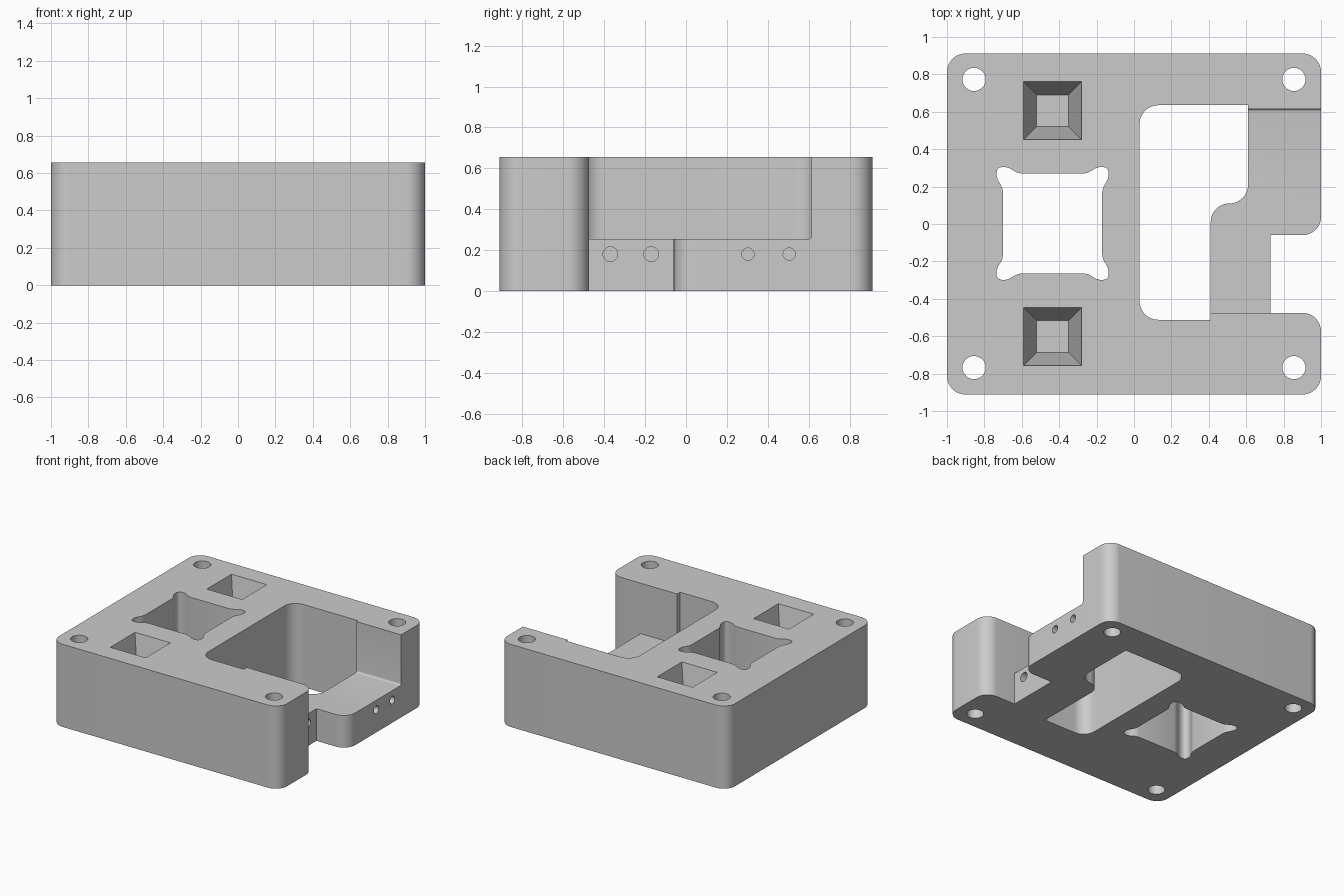
import bpy, bmesh, math

if "Cube" in bpy.data.objects:
    bpy.data.objects.remove(bpy.data.objects["Cube"])

H = 0.655       # block height
SHELF = 0.255   # shelf height
grey = bpy.data.materials.new("grey plastic")
grey.diffuse_color = (0.6, 0.6, 0.6, 1)
grey.use_nodes = True
grey.node_tree.nodes["Principled BSDF"].inputs["Base Color"].default_value = grey.diffuse_color


def arc(cx, cy, r, a0, a1, n=12):
    """Points along an arc, angles in degrees."""
    return [(cx + r * math.cos(math.radians(a0 + (a1 - a0) * i / n)),
             cy + r * math.sin(math.radians(a0 + (a1 - a0) * i / n))) for i in range(n + 1)]


def loft(name, bottom, top):
    """Closed solid between two matching 3D outlines."""
    bm = bmesh.new()
    a = [bm.verts.new(p) for p in bottom]
    b = [bm.verts.new(p) for p in top]
    bm.faces.new(a[::-1])
    bm.faces.new(b)
    for i in range(len(a)):
        j = (i + 1) % len(a)
        bm.faces.new((a[i], a[j], b[j], b[i]))
    bmesh.ops.recalc_face_normals(bm, faces=bm.faces)
    me = bpy.data.meshes.new(name)
    bm.to_mesh(me)
    bm.free()
    me.materials.append(grey)
    ob = bpy.data.objects.new(name, me)
    bpy.context.collection.objects.link(ob)
    return ob


def prism_z(name, pts, z0=-0.1, z1=0.8):
    return loft(name, [(x, y, z0) for x, y in pts], [(x, y, z1) for x, y in pts])


def prism_x(name, pts, x0, x1):
    return loft(name, [(x0, y, z) for y, z in pts], [(x1, y, z) for y, z in pts])


def circle(cx, cy, r, n=32):
    return arc(cx, cy, r, 0, 360, n)[:-1]


# Main block with rounded vertical corners
R, Y = 0.1, 0.912
block = prism_z("mount_block",
                arc(1 - R, Y - R, R, 0, 90) + arc(-1 + R, Y - R, R, 90, 180)
                + arc(-1 + R, -Y + R, R, 180, 270) + arc(1 - R, -Y + R, R, 270, 360), 0, H)


def cut(tool):
    mod = block.modifiers.new("cut", 'BOOLEAN')
    mod.operation = 'DIFFERENCE'
    mod.solver = 'EXACT'
    mod.object = tool
    bpy.context.view_layer.objects.active = block
    bpy.ops.object.modifier_apply(modifier=mod.name)
    bpy.data.objects.remove(tool)


# Through opening with an S-shaped right side
cut(prism_z("opening", [(0.61, 0.635)] + arc(0.13, 0.535, 0.1, 90, 180)
            + arc(0.13, -0.412, 0.1, 180, 270) + [(0.41, -0.512)]
            + arc(0.51, 0.01, 0.1, 180, 90) + arc(0.51, 0.21, 0.1, -90, 0)[1:]))

# Wide gap above the shelf, open to the right, small fillet at the back
f = 0.015
cut(prism_x("shelf_gap", [(-0.475, 0.8), (-0.475, SHELF)]
            + arc(0.615 - f, SHELF + f, f, -90, 0, 5) + [(0.615, 0.8)], 0.3, 1.1))

# Full-height notch with rounded outer corners
cut(prism_z("side_notch", [(0.73, -0.475)] + arc(0.9, -0.575, 0.1, 90, 0)
            + [(1.1, -0.575), (1.1, 0.04)] + arc(0.9, 0.04, 0.1, 0, -90) + [(0.73, -0.06)]))

# Square hole with relieved corners
lobe = [(-0.1, 0), (-0.075, 0.005), (-0.055, 0.016), (-0.035, 0.028),
        (-0.015, 0.034), (0.005, 0.035), (0.022, 0.03)]
lobe += [(v, u) for u, v in reversed(lobe)]
square = []
for sx, sy in ((1, 1), (1, -1), (-1, -1), (-1, 1)):
    pts = lobe if sx * sy > 0 else lobe[::-1]
    square += [(-0.435 + sx * (0.265 + u), 0.003 + sy * (0.267 + v)) for u, v in pts]
cut(prism_z("square_hole", square))

# Tapered square pockets
for cy in (0.606, -0.602):
    rings = []
    for half, z in ((0.085, H - 0.35), (0.155, H)):
        rings.append([(-0.435 + a * half, cy + b * half, z)
                      for a, b in ((1, 1), (-1, 1), (-1, -1), (1, -1))])
    k = 1 + 0.14 / 0.35 * 0.05 / 0.31   # continue the taper just above the top
    rings[1] = [(-0.435 + (x + 0.435) * k, cy + (y - cy) * k, H + 0.05) for x, y, z in rings[1]]
    cut(loft("pocket", *rings))

# Corner bolt holes
for x in (-0.855, 0.855):
    for y in (-0.768, 0.773):
        cut(prism_z("bolt_hole", circle(x, y, 0.062)))

# Small side screw holes through the shelf
for y, r, x0 in ((-0.37, 0.036, 0.3), (-0.17, 0.036, 0.3), (0.303, 0.03, 0.5), (0.505, 0.03, 0.5)):
    cut(prism_x("screw_hole", circle(y, 0.18, r, 24), x0, 1.1))

bpy.ops.object.select_all(action='DESELECT')
block.select_set(True)
bpy.context.view_layer.objects.active = block
bpy.ops.object.shade_smooth_by_angle(angle=math.radians(30))
